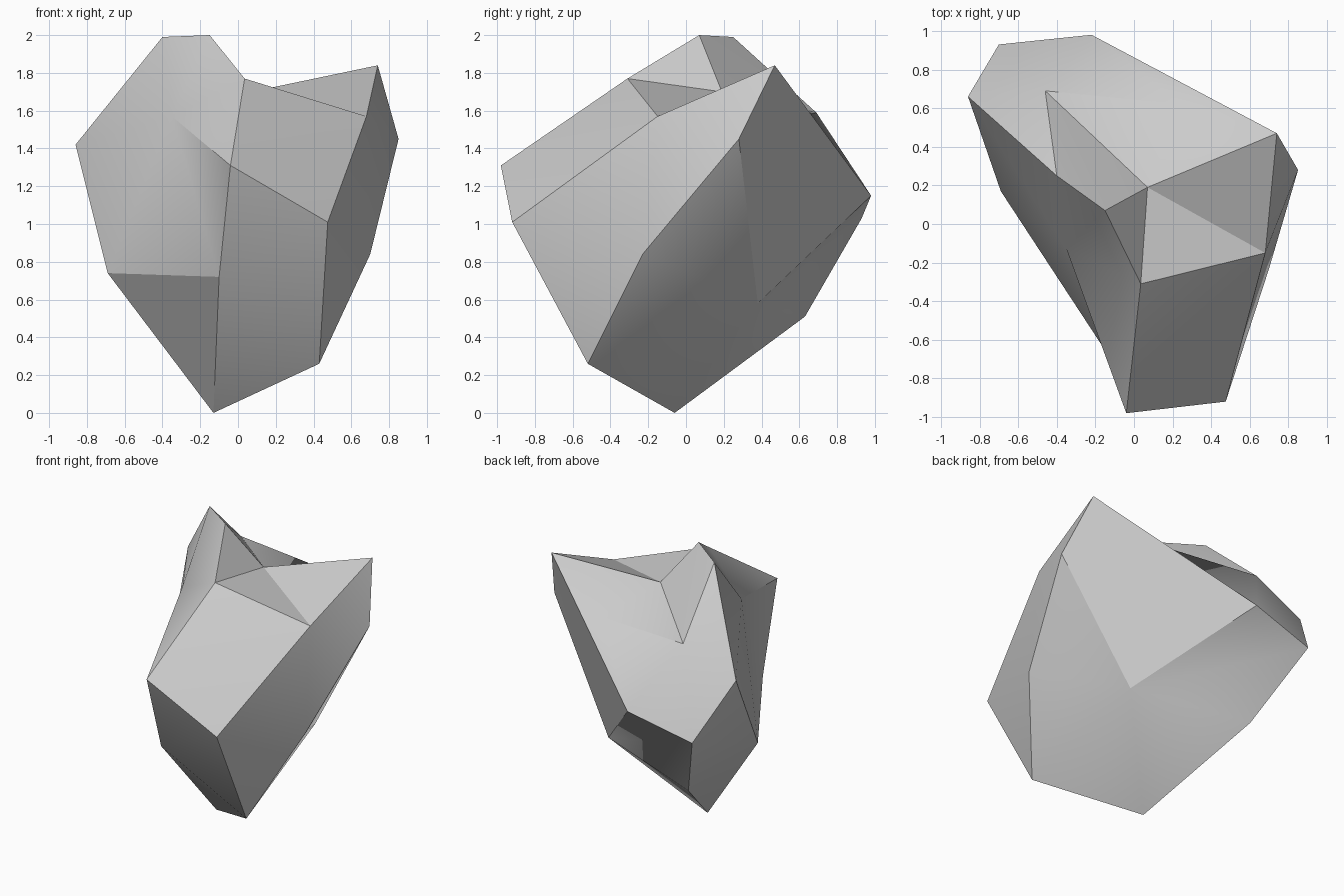
import bpy
import bmesh
import math

cube = bpy.data.objects.get("Cube")
if cube:
    bpy.data.objects.remove(cube, do_unlink=True)

# Grey stone colour
stone = bpy.data.materials.new("stone_grey")
stone.use_nodes = True
grey = (0.6, 0.6, 0.6, 1)
stone.diffuse_color = grey
stone.node_tree.nodes["Principled BSDF"].inputs["Base Color"].default_value = grey

# Corners of the chipped boulder, one letter each
corners = {
    # twin peaks and the saddle between them
    "A": (-.40, .25, 1.99), "B": (-.15, .07, 2), "C": (.035, -.31, 1.77),
    "D": (.07, .19, 1.7), "E": (.74, .47, 1.84), "N": (.68, -.15, 1.57),
    "S": (.25, .62, 1.57), "T": (-.46, .69, 1.59),
    # waist
    "F": (.85, .28, 1.45), "K": (-.86, .66, 1.42), "L": (-.35, -.13, 1.57),
    "M": (-.04, -.98, 1.31), "O": (.475, -.92, 1.01),
    "Q": (-.70, .93, 1.03), "R": (-.22, .98, 1.15),
    # underside
    "G": (.7, -.23, .84), "H": (.43, -.52, .26), "I": (-.13, -.06, 0),
    "J": (-.69, .17, .74), "P": (-.1, -.73, .72), "U": (-.46, .63, .51),
    "V": (.35, .38, .58),
}

bm = bmesh.new()
vert = {name: bm.verts.new(co) for name, co in corners.items()}


def fan(hub, ring):
    """Facets spreading from one corner to a chain of corners."""
    for a, b in zip(ring, ring[1:]):
        bm.faces.new((vert[hub], vert[a], vert[b]))


fan("L", "ABCMPJKA")    # dented front left side
fan("T", "AKQRS")       # sloping back
fan("D", "TBCNEST")     # saddle between the peaks
fan("N", "CMOGFE")      # front slab and right flank
fan("P", "JIHOM")       # lower front
fan("J", "KQUI")        # left underside
fan("V", "EFGHIUQRE")   # back right underside
for tip in ("BAT", "OGH", "ERS"):   # remaining chips
    fan(tip[0], tip[1:])

bmesh.ops.recalc_face_normals(bm, faces=bm.faces)
mesh = bpy.data.meshes.new("boulder")
bm.to_mesh(mesh)
bm.free()
mesh.materials.append(stone)

boulder = bpy.data.objects.new("boulder", mesh)
bpy.context.collection.objects.link(boulder)
bpy.context.view_layer.objects.active = boulder
boulder.select_set(True)
bpy.ops.object.shade_smooth_by_angle(angle=math.radians(30))
